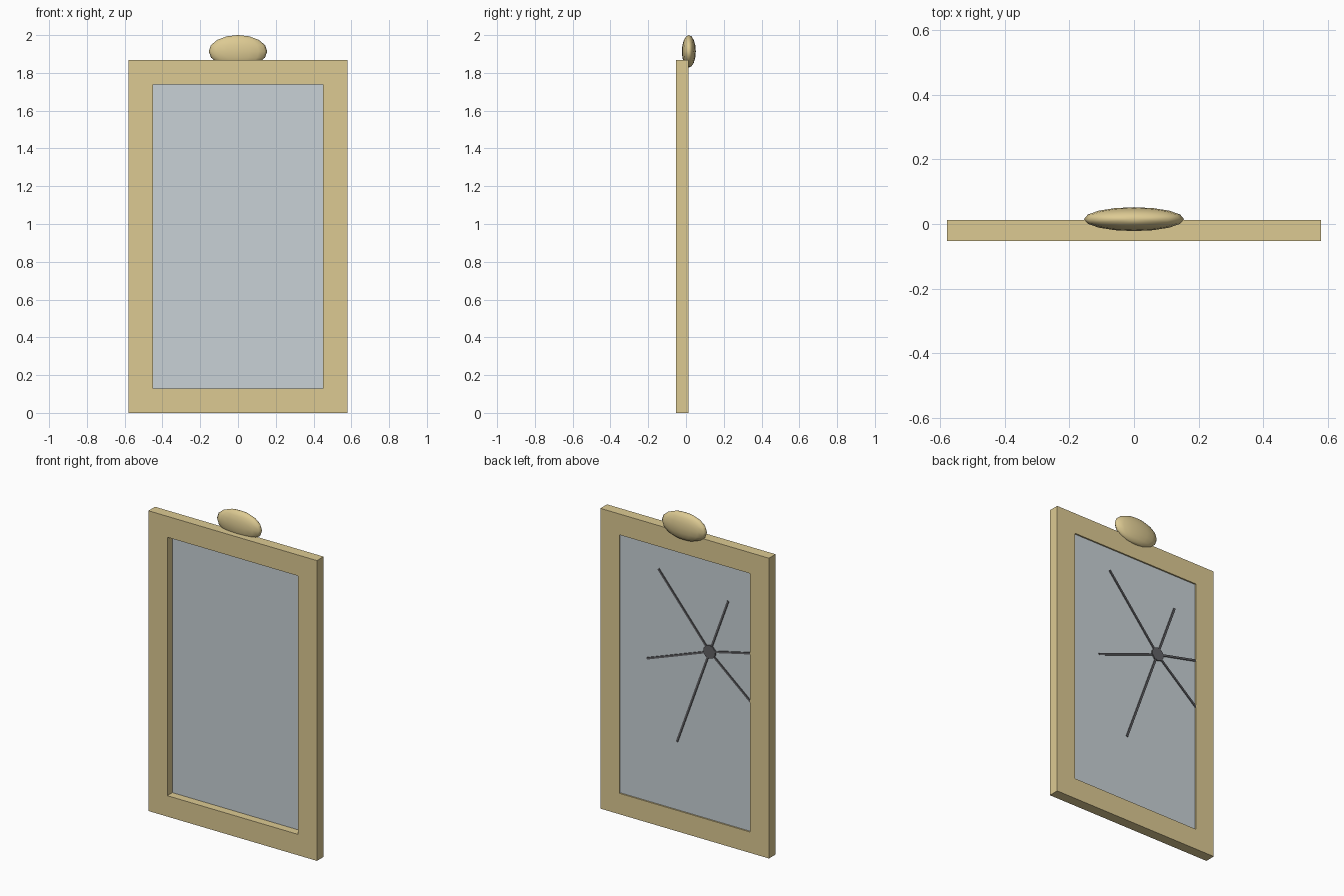
import bpy
import bmesh
from math import cos, sin, radians, pi
from mathutils import Matrix

if "Cube" in bpy.data.objects:
    bpy.data.objects.remove(bpy.data.objects["Cube"])


def material(name, rgb):
    m = bpy.data.materials.new(name)
    m.diffuse_color = (*rgb, 1)
    m.use_nodes = True
    m.node_tree.nodes["Principled BSDF"].inputs["Base Color"].default_value = m.diffuse_color
    return m


gold = material("gold", (0.72, 0.59, 0.29))
silver = material("silver_glass", (0.58, 0.64, 0.67))
dark = material("crack_black", (0.12, 0.12, 0.13))


def finish(name, bm, mat):
    bmesh.ops.recalc_face_normals(bm, faces=bm.faces)
    mesh = bpy.data.meshes.new(name)
    bm.to_mesh(mesh)
    bm.free()
    ob = bpy.data.objects.new(name, mesh)
    mesh.materials.append(mat)
    bpy.context.collection.objects.link(ob)
    return ob


def box(name, x0, x1, y0, y1, z0, z1, mat):
    bm = bmesh.new()
    bmesh.ops.create_cube(bm, size=1, matrix=Matrix.Translation(
        ((x0 + x1) / 2, (y0 + y1) / 2, (z0 + z1) / 2))
        @ Matrix.Diagonal((x1 - x0, y1 - y0, z1 - z0, 1)))
    return finish(name, bm, mat)


W, H, RIM = 0.58, 1.868, 0.13
FRONT, BACK = -0.052, 0.013

# Frame: one rectangular ring, extruded through its depth
bm = bmesh.new()
rings = []
for inset in (0, RIM):
    x, lo, hi = W - inset, inset, H - inset
    rings.append([bm.verts.new((px, FRONT, pz))
                  for px, pz in ((-x, lo), (x, lo), (x, hi), (-x, hi))])
outer, inner = rings
faces = [bm.faces.new((outer[i], outer[(i + 1) % 4], inner[(i + 1) % 4], inner[i]))
         for i in range(4)]
ext = bmesh.ops.extrude_face_region(bm, geom=faces, use_keep_orig=True)
bmesh.ops.translate(bm, vec=(0, BACK - FRONT, 0),
                    verts=[g for g in ext["geom"] if isinstance(g, bmesh.types.BMVert)])
finish("frame", bm, gold)

# Mirror glass, set close to the back
box("glass", -W + RIM, W - RIM, -0.002, 0.004, RIM, H - RIM, silver)

# Crest ornament on top
bm = bmesh.new()
bmesh.ops.create_uvsphere(bm, u_segments=16, v_segments=8, radius=1,
                          matrix=Matrix.Translation((0, 0.015, 1.914))
                          @ Matrix.Diagonal((0.155, 0.037, 0.086, 1)))
for f in bm.faces:
    f.smooth = True
finish("crest", bm, gold)

# Impact point on the back of the glass
CX, CZ = -0.168, 1.174
bm = bmesh.new()
bmesh.ops.create_cone(bm, cap_ends=True, segments=10, radius1=0.042, radius2=0.042,
                      depth=0.01, matrix=Matrix.Translation((CX, 0.007, CZ))
                      @ Matrix.Rotation(pi / 2, 4, 'X'))
finish("impact_point", bm, dark)

# Cracks radiating from the impact
for i, (deg, length) in enumerate(((50, 0.55), (110, 0.37), (167, 0.30),
                                   (220, 0.38), (290, 0.66), (340, 0.46))):
    a = radians(deg)
    crack = box(f"crack_{i + 1}", 0, length, -0.005, 0.005, -0.006, 0.006, dark)
    for v in crack.data.vertices:
        v.co.x -= length / 2
    crack.location = (CX + cos(a) * length / 2, 0.005, CZ + sin(a) * length / 2)
    crack.rotation_euler = (0, -a, 0)
